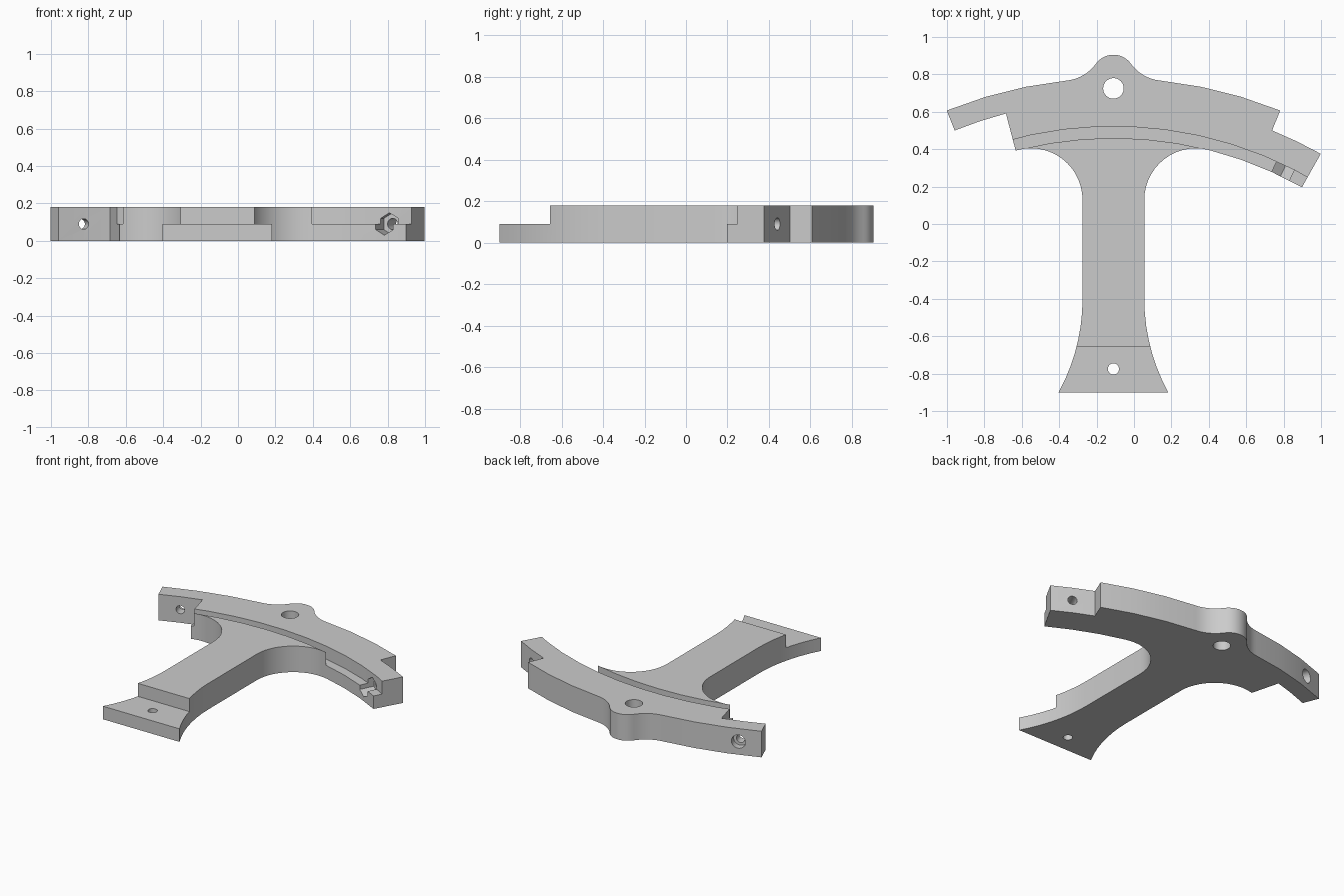
import bpy, bmesh
from math import sin, cos, atan2, asin, radians, degrees
from mathutils import Matrix, Vector

if "Cube" in bpy.data.objects:
    bpy.data.objects.remove(bpy.data.objects["Cube"])

AX, AY = -0.11, -1.6           # centre of all the ring arcs
H, HALF = 0.18, 0.09
R_IN, R_GROOVE, R_MID, R_OUT = 2.06, 2.122, 2.265, 2.38
END, TAB, NOTCH, FILLET = 22.0, 29.3, 14.7, 14.3   # degrees from +y


def arc(r, a0, a1, n, c=(0, 0)):
    """Points on an arc, angles measured clockwise from +y."""
    angs = [radians(a0 + (a1 - a0) * i / n) for i in range(n + 1)]
    return [(c[0] + r * sin(a), c[1] + r * cos(a)) for a in angs]


def mirror(pts):
    return [(-x, y) for x, y in reversed(pts)]


def make_object(name, bm):
    bmesh.ops.recalc_face_normals(bm, faces=bm.faces)
    me = bpy.data.meshes.new(name)
    bm.to_mesh(me)
    bm.free()
    ob = bpy.data.objects.new(name, me)
    bpy.context.collection.objects.link(ob)
    return ob


def prism(name, pts, z0, z1):
    clean = []
    for p in pts:
        if not clean or (Vector(p) - Vector(clean[-1])).length > 1e-4:
            clean.append(p)
    bm = bmesh.new()
    face = bm.faces.new([bm.verts.new((x + AX, y + AY, z0)) for x, y in clean])
    ext = bmesh.ops.extrude_face_region(bm, geom=[face])["geom"]
    bmesh.ops.translate(bm, vec=(0, 0, z1 - z0),
                        verts=[g for g in ext if isinstance(g, bmesh.types.BMVert)])
    return make_object(name, bm)


def rod(name, r, length, matrix, sides=32):
    bm = bmesh.new()
    bmesh.ops.create_cone(bm, cap_ends=True, segments=sides, radius1=r, radius2=r,
                          depth=length, matrix=matrix)
    return make_object(name, bm)


def radial_rod(name, r, r0, r1, ang, sides=32):
    a, m = radians(ang), (r0 + r1) / 2
    mat = (Matrix.Translation((AX + m * sin(a), AY + m * cos(a), HALF))
           @ Matrix.Rotation(-a, 4, 'Z') @ Matrix.Rotation(radians(-90), 4, 'X'))
    return rod(name, r, r1 - r0, mat, sides)


# Outline: lug on the outer edge with blended sides
lug_c, f = 2.39, 0.22
fc = ((R_OUT + f) * sin(radians(6)), (R_OUT + f) * cos(radians(6)))
d = degrees(atan2(fc[0], fc[1] - lug_c))
lug_r = (Vector(fc) - Vector((0, lug_c))).length - f
blend = arc(f, -(180 - d), -174, 8, fc)
lug = mirror(blend) + arc(lug_r, -d, d, 16, (0, lug_c)) + blend

# Outline: stem side with fillet at the ring and flare at the foot
fr = 0.2757
fil_c = ((R_IN - fr) * sin(radians(FILLET)), (R_IN - fr) * cos(radians(FILLET)))
flare_r = 1.04
side = (arc(fr, FILLET, -90, 14, fil_c)
        + arc(flare_r, -90, -90 - degrees(asin(0.5 / flare_r)), 7, (0.165 + flare_r, 1.2)))

outline = (arc(R_OUT, -END, -6, 3) + lug + arc(R_OUT, 6, END, 3)
           + arc(R_MID, END, TAB, 2) + arc(R_IN, TAB, FILLET, 3)
           + side + mirror(side)
           + arc(R_IN, -NOTCH, -NOTCH, 1) + arc(R_MID, -NOTCH, -END, 2))
body = prism("ring_segment_with_stem", outline, 0, H)

# Curved groove along the top, open towards the front at the tab end
g = FILLET - 0.1
groove = (arc(R_GROOVE, -17, 32, 10) + arc(1.99, 32, g, 3)
          + arc(R_IN, g, -g, 6) + arc(1.99, -g, -17, 1))
cutters = [
    prism("groove_cutter", groove, HALF, 0.3),
    # Half-height step of the foot
    prism("foot_step_cutter", [(-0.5, 0.5), (0.5, 0.5), (0.5, 0.945), (-0.5, 0.945)], HALF, 0.3),
    # Vertical holes
    rod("lug_hole_cutter", 0.055, 1, Matrix.Translation((AX, 0.725, 0))),
    rod("foot_hole_cutter", 0.03, 1, Matrix.Translation((AX, -0.775, 0))),
    # Left tab: bolt hole with counterbore
    radial_rod("left_bolt_cutter", 0.028, 2.2, 2.45, -18.4),
    radial_rod("left_counterbore_cutter", 0.046, 2.33, 2.45, -18.4),
    # Right tab: bolt hole with hexagonal nut pocket
    radial_rod("right_bolt_cutter", 0.03, 2.0, 2.35, 25.7),
    radial_rod("nut_pocket_cutter", 0.06, 1.98, 2.16, 25.7, 6),
]

bpy.context.view_layer.objects.active = body
for c in cutters:
    mod = body.modifiers.new(c.name, 'BOOLEAN')
    mod.operation, mod.solver, mod.object = 'DIFFERENCE', 'EXACT', c
    bpy.ops.object.modifier_apply(modifier=mod.name)
    bpy.data.objects.remove(c)

bpy.ops.object.select_all(action='DESELECT')
body.select_set(True)
bpy.ops.object.shade_smooth_by_angle(angle=radians(25))
